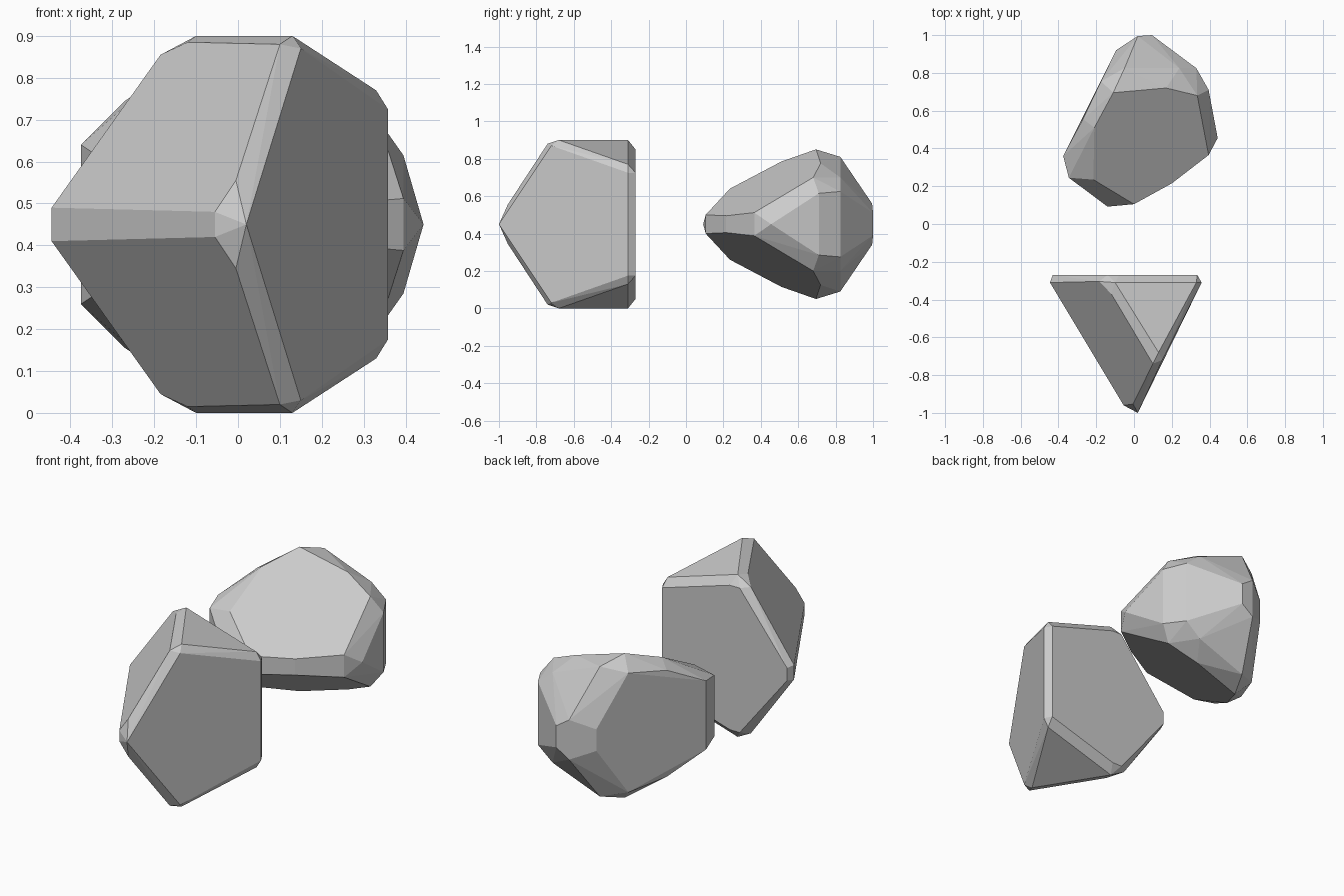
import bpy, bmesh, math

MID = 0.45  # both stones mirror top to bottom about this height


def stone(name, upper_corners):
    """Convex faceted stone from its upper corners, mirrored in z."""
    bm = bmesh.new()
    for x, y, z in upper_corners:
        bm.verts.new((x, y, z))
        if z > MID:
            bm.verts.new((x, y, 2 * MID - z))
    res = bmesh.ops.convex_hull(bm, input=bm.verts[:])
    loose = [v for v in bm.verts if not v.link_faces]
    bmesh.ops.delete(bm, geom=loose, context='VERTS')
    # merge the nearly flat triangles into facets
    bmesh.ops.dissolve_limit(bm, angle_limit=math.radians(4),
                             verts=bm.verts[:], edges=bm.edges[:])
    bmesh.ops.recalc_face_normals(bm, faces=bm.faces[:])
    me = bpy.data.meshes.new(name)
    bm.to_mesh(me)
    bm.free()
    ob = bpy.data.objects.new(name, me)
    bpy.context.collection.objects.link(ob)
    return ob


# front stone: wedge with bevelled ridges and a flat back
stone("front_stone", [
    (0.02, -1.0, 0.45), (-0.005, -0.953, 0.555), (-0.055, -0.96, 0.48),
    (-0.445, -0.31, 0.49), (-0.43, -0.27, 0.485),
    (-0.185, -0.304, 0.855), (-0.12, -0.37, 0.885), (-0.14, -0.27, 0.85),
    (-0.1, -0.31, 0.9), (-0.08, -0.27, 0.85),
    (0.1, -0.74, 0.88), (0.13, -0.68, 0.9), (0.15, -0.72, 0.87),
    (0.33, -0.31, 0.77), (0.358, -0.31, 0.725), (0.335, -0.27, 0.725),
])

# back stone: rounder, with broad sloping top and bottom facets
stone("back_stone", [
    (0.0, 0.105, 0.50), (0.2, 0.215, 0.495), (0.395, 0.365, 0.512),
    (0.335, 0.68, 0.70), (0.17, 0.72, 0.775), (-0.11, 0.695, 0.85),
    (-0.21, 0.51, 0.785), (-0.215, 0.235, 0.64),
    (-0.14, 0.092, 0.45), (-0.345, 0.245, 0.62), (-0.375, 0.36, 0.64),
    (-0.27, 0.555, 0.745), (-0.175, 0.755, 0.78), (-0.095, 0.92, 0.51),
    (-0.05, 0.825, 0.81), (0.24, 0.825, 0.70), (0.33, 0.825, 0.625),
    (0.395, 0.71, 0.615), (0.443, 0.455, 0.45),
    (0.02, 0.995, 0.56), (0.095, 1.0, 0.51),
])
